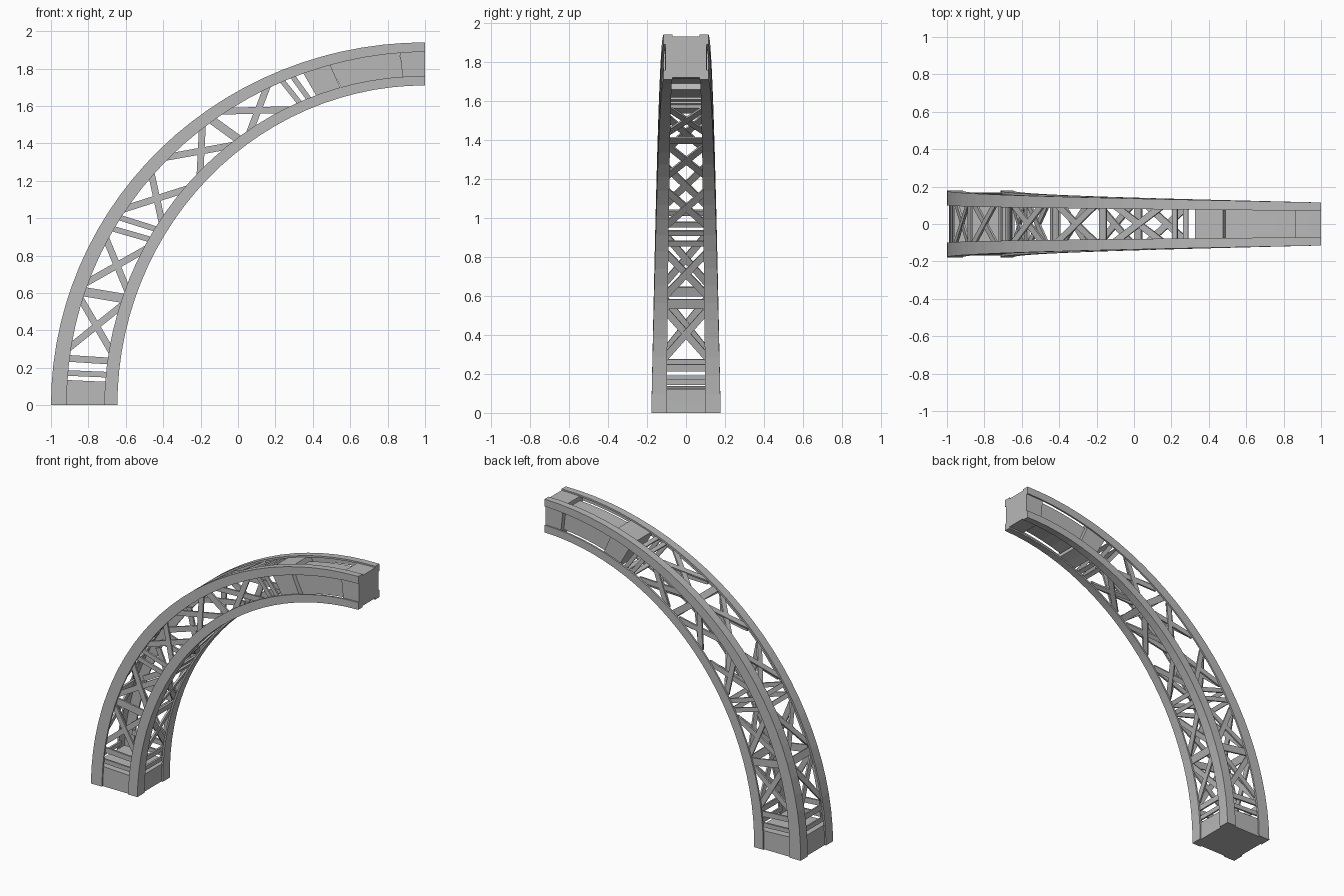
import bpy, bmesh
from math import sin, cos, radians
from mathutils import Vector

if "Cube" in bpy.data.objects:
    bpy.data.objects.remove(bpy.data.objects["Cube"])

steel = bpy.data.materials.new("steel grey")
steel.use_nodes = True
GREY = (0.48, 0.48, 0.48, 1)
steel.diffuse_color = GREY
steel.node_tree.nodes["Principled BSDF"].inputs["Base Color"].default_value = GREY

SKIN = 0.012          # thickness of rail legs and straps
OUTER, INNER = 1, -1  # which curve of the arch


def mix(a, b, deg):
    return a + (b - a) * deg / 90


def half_width(deg):
    return mix(0.178, 0.115, deg)


def rail_height(deg, curve):
    return mix(0.085 if curve == OUTER else 0.07, 0.05, deg)


def rail_width(deg):
    return mix(0.078, 0.045, deg)


def at(deg, curve, inset, y):
    """Point on the arch at an angle, sunk below the outer or inner curve."""
    a, b = (2.0 - inset, 1.94 - inset) if curve == OUTER else (1.645 + inset, 1.71 + inset)
    r = radians(deg)
    return Vector((1 - a * cos(r), y, b * sin(r)))


def finish(name, bm):
    bmesh.ops.recalc_face_normals(bm, faces=bm.faces)
    mesh = bpy.data.meshes.new(name)
    bm.to_mesh(mesh)
    bm.free()
    mesh.materials.append(steel)
    obj = bpy.data.objects.new(name, mesh)
    bpy.context.collection.objects.link(obj)
    return obj


def sweep(name, section, start, end, steps):
    """Loft a closed section along the arch and cap both ends."""
    bm = bmesh.new()
    rings = []
    for i in range(steps + 1):
        deg = start + (end - start) * i / steps
        rings.append([bm.verts.new(p) for p in section(deg)])
    n = len(rings[0])
    for r0, r1 in zip(rings, rings[1:]):
        for j in range(n):
            k = (j + 1) % n
            bm.faces.new((r0[j], r0[k], r1[k], r1[j]))
    bm.faces.new(rings[0])
    bm.faces.new(rings[-1])
    return finish(name, bm)


# Four angle-section rails
def rail_section(curve, side):
    def section(deg):
        h, w, hw = rail_height(deg, curve), rail_width(deg), half_width(deg)
        outline = ((0, 0), (h, 0), (h, SKIN), (SKIN, SKIN), (SKIN, w), (0, w))
        return [at(deg, curve, d, side * (hw - q)) for d, q in outline]
    return section


for curve, curve_name in ((OUTER, "outer"), (INNER, "inner")):
    for side, side_name in ((1, "back"), (-1, "front")):
        sweep(f"{curve_name}_{side_name}_rail", rail_section(curve, side), 0, 90, 28)


# Solid blocks inside the rails
def box_section(inset):
    def section(deg):
        y = half_width(deg) - inset
        return [at(deg, c, inset, s * y)
                for c, s in ((OUTER, 1), (OUTER, -1), (INNER, -1), (INNER, 1))]
    return section


sweep("base_block", box_section(0.01), 0, 4.1, 2)
sweep("crown_start_block", box_section(0.01), 70.2, 74.7, 2)
sweep("crown_core", box_section(0.042), 74.7, 86, 4)
sweep("crown_end_block", box_section(0.01), 86, 90, 2)


# Straps lie on one of the four lattice faces, tucked behind the rail legs
def on_side(side):
    def place(deg, v, depth):
        y = side * (half_width(deg) - depth)
        lo = at(deg, INNER, rail_height(deg, INNER) - 0.015, y)
        hi = at(deg, OUTER, rail_height(deg, OUTER) - 0.015, y)
        return lo.lerp(hi, v)
    return place


def on_curve(curve):
    def place(deg, v, depth):
        reach = half_width(deg) - rail_width(deg) + 0.015
        return at(deg, curve, depth, reach * (2 * v - 1))
    return place


def strap(bm, place, start, end, width, depth):
    (d0, v0), (d1, v1) = start, end
    p0, p1 = place(d0, v0, depth), place(d1, v1, depth)
    mid, v = (d0 + d1) / 2, (v0 + v1) / 2
    normal = (place(mid, v, 0) - place(mid, v, 0.1)).normalized()
    across = (p1 - p0).cross(normal).normalized() * width / 2
    normal *= SKIN / 2
    ends = [[bm.verts.new(p + across * i + normal * j)
             for i, j in ((1, 1), (-1, 1), (-1, -1), (1, -1))] for p in (p0, p1)]
    for j in range(4):
        k = (j + 1) % 4
        bm.faces.new((ends[0][j], ends[0][k], ends[1][k], ends[1][j]))
    bm.faces.new(ends[0])
    bm.faces.new(ends[1])


CROSSES = ((9.3, 17.8), (20.3, 28.4), (33.8, 41.2), (44.6, 52.4), (56.2, 64.5))
BARS = ((5.3, 0.03), (7.7, 0.036), (18.9, 0.05), (30.2, 0.03), (32.3, 0.03),
        (54, 0.045), (66.8, 0.028), (68.6, 0.028))

faces = {"front": on_side(-1), "back": on_side(1),
         "outer": on_curve(OUTER), "inner": on_curve(INNER)}
for face_name, place in faces.items():
    bm = bmesh.new()
    for a, b in CROSSES:
        strap(bm, place, (a, 0), (b, 1), 0.036, SKIN * 1.5)
        strap(bm, place, (a, 1), (b, 0), 0.036, SKIN * 1.9)
    finish(f"{face_name}_cross_braces", bm)
    bm = bmesh.new()
    for deg, width in BARS:
        strap(bm, place, (deg, 0), (deg, 1), width, SKIN * 1.5)
    finish(f"{face_name}_bars", bm)
